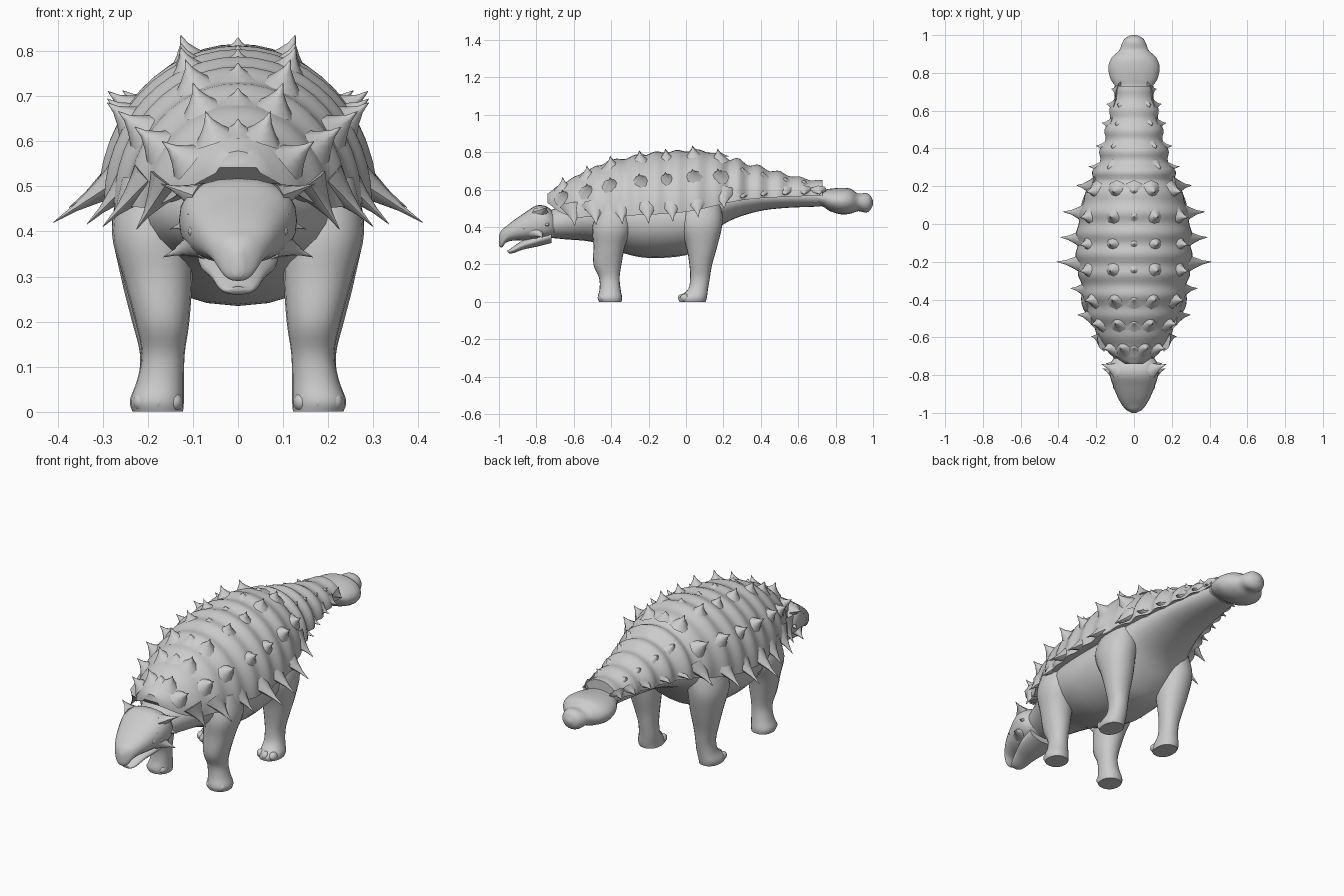
import bpy, bmesh, math
from mathutils import Vector

if "Cube" in bpy.data.objects:
    bpy.data.objects.remove(bpy.data.objects["Cube"])


def finish(bm, name, angle=50):
    bmesh.ops.recalc_face_normals(bm, faces=bm.faces)
    me = bpy.data.meshes.new(name)
    bm.to_mesh(me)
    bm.free()
    ob = bpy.data.objects.new(name, me)
    bpy.context.collection.objects.link(ob)
    bpy.ops.object.select_all(action='DESELECT')
    bpy.context.view_layer.objects.active = ob
    ob.select_set(True)
    bpy.ops.object.shade_smooth_by_angle(angle=math.radians(angle))
    return ob


def skin(bm, rings):
    vs = [[bm.verts.new(p) for p in r] for r in rings]
    n = len(vs[0])
    for a, b in zip(vs, vs[1:]):
        for i in range(n):
            bm.faces.new((a[i], a[(i + 1) % n], b[(i + 1) % n], b[i]))
    bm.faces.new(vs[0])
    bm.faces.new(vs[-1])


def resample(keys, steps=4):
    # Catmull-Rom through the section rows
    out = []
    for i in range(len(keys) - 1):
        k = [keys[max(0, min(len(keys) - 1, i + j))] for j in (-1, 0, 1, 2)]
        for s in range(steps):
            t = s / steps
            out.append([0.5 * (2 * b + (c - a) * t + (2 * a - 5 * b + 4 * c - d) * t * t
                               + (3 * b - a - 3 * c + d) * t ** 3) for a, b, c, d in zip(*k)])
    return out + [list(keys[-1])]


def oval(n, power):
    for i in range(n):
        c, s = math.cos(2 * math.pi * i / n), math.sin(2 * math.pi * i / n)
        yield (math.copysign(abs(c) ** (2 / power), c), math.copysign(abs(s) ** (2 / power), s))


def loft_y(name, keys, power=2.0, n=24):
    # rows: y, half width, bottom z, top z
    bm = bmesh.new()
    skin(bm, [[(w * c, y, (lo + hi) / 2 + (hi - lo) / 2 * s) for c, s in oval(n, power)]
              for y, w, lo, hi in resample(keys)])
    return finish(bm, name)


def spike(bm, base, tip, ry, rt, n=8):
    # concave cone, wide along y and thin across
    base, tip = Vector(base), Vector(tip)
    d = (tip - base).normalized()
    u = Vector((0, 1, 0))
    u = (u - d * u.dot(d)).normalized()
    v = d.cross(u)
    skin(bm, [[base.lerp(tip, t) + (u * ry * c + v * rt * s) * max((1 - t) ** 1.5, 0.015)
               for c, s in oval(n, 2)] for t in (0, .2, .42, .7, 1)])


# Body, neck and tail underside
loft_y("body", [(-.80, .08, .35, .46), (-.65, .13, .335, .52), (-.5, .20, .32, .58),
                (-.35, .245, .265, .62), (-.2, .265, .235, .62), (0, .255, .25, .62),
                (.1, .235, .31, .62), (.2, .20, .415, .63), (.35, .155, .475, .63),
                (.5, .125, .50, .62), (.72, .085, .51, .61)])

# Armour shell profile: y, half width, edge z, top z
SHELL = [(-.74, .03, .54, .57), (-.70, .12, .49, .61), (-.6, .19, .45, .665), (-.5, .235, .455, .715),
         (-.4, .265, .46, .755), (-.2, .305, .465, .795), (0, .30, .48, .81), (.1, .28, .50, .81),
         (.2, .24, .525, .78), (.3, .20, .545, .75), (.4, .17, .555, .72), (.6, .125, .565, .665),
         (.73, .095, .565, .645)]


def row(y):
    y = max(SHELL[0][0], min(SHELL[-1][0], y))
    for a, b in zip(SHELL, SHELL[1:]):
        if y <= b[0]:
            t = (y - a[0]) / (b[0] - a[0])
            return [p + (q - p) * t for p, q in zip(a, b)][1:]


def shell(y, ang):
    w, e, h = [sum(c) / 3 for c in zip(row(y - .025), row(y), row(y + .025))]
    k = .06 if y > .22 else .02
    g = 1 + k * math.cos(2 * math.pi * (y - .72) / .11)
    return Vector((w * g * math.cos(ang), y, e + (h - e) * g * math.sin(ang)))


bm = bmesh.new()
rings = []
for i in range(85):
    y = -.74 + 1.47 * i / 84
    arc = [shell(y, math.pi * j / 24) for j in range(25)]
    under = [Vector((arc[0].x * f, y, arc[0].z + .012)) for f in (-.85, 0, .85)]
    rings.append(arc + under)
skin(bm, rings)
finish(bm, "armour_shell")

# Large spikes along the shell rim: y, tip x
bm = bmesh.new()
RIM = [(-.6, .225), (-.485, .30), (-.345, .335), (-.205, .41), (-.075, .39), (.06, .375), (.2, .305),
       (.3, .24), (.41, .202), (.53, .17), (.63, .145), (.71, .12)]
for y, x in RIM:
    w, e, h = row(y)
    tail = y > .25
    for s in (-1, 1):
        spike(bm, (s * w * .82, y - .005, e + (.03 if tail else .06)),
              (s * x, y + .005, e + .01 if tail else e - .045 + max(0, y) * .1),
              .05 if tail else .07, .03 if tail else .045)
finish(bm, "rim_spikes")

# Back plates in rows over the shell
bm = bmesh.new()
for y in (-.655, -.525, -.40, -.245, -.105, .04, .175):
    for deg, tall in ((35, .06), (68, .05), (90, .018)):
        for s in ((-1, 1) if deg < 90 else (1,)):
            a = math.radians(deg)
            p = shell(y, a)
            nrm = Vector((math.cos(a) * .9, -.1, math.sin(a))).normalized()
            b, t = p - nrm * .02, p + nrm * tall
            spike(bm, (s * b.x, b.y, b.z), (s * t.x, t.y, t.z), .055, .055)
# Low mid ridges on the tail bands
for y in (.3, .41, .53, .63):
    for deg in (50, 130):
        a = math.radians(deg)
        p = shell(y, a)
        nrm = Vector((math.cos(a), .2, math.sin(a)))
        spike(bm, p - nrm * .02, p + nrm * .018, .05, .035)
finish(bm, "back_spikes")

# Tail club
loft_y("tail_club", [(.68, .08, .52, .61), (.73, .10, .51, .60), (.77, .125, .485, .605),
                     (.83, .136, .468, .61), (.88, .118, .472, .605), (.92, .078, .485, .58),
                     (.96, .062, .478, .582), (.985, .045, .49, .57), (1.0, .012, .52, .54)])

# Head with beak
loft_y("head", [(-.70, .10, .35, .47), (-.745, .128, .335, .51), (-.80, .128, .33, .515),
                (-.86, .11, .328, .478), (-.92, .085, .328, .437), (-.96, .062, .318, .405),
                (-.985, .04, .29, .385), (-1.0, .012, .30, .355)], 2.4)
loft_y("lower_jaw", [(-.72, .09, .315, .39), (-.80, .085, .295, .36), (-.87, .062, .28, .33),
                     (-.92, .045, .262, .298), (-.945, .03, .26, .28), (-.955, .012, .268, .278)])

# Head horns, cheek horns, brow spikes
bm = bmesh.new()
for s in (-1, 1):
    spike(bm, (s * .085, -.775, .475), (s * .172, -.742, .506), .05, .035)
    spike(bm, (s * .085, -.80, .375), (s * .166, -.765, .343), .05, .04)
    spike(bm, (s * .10, -.75, .42), (s * .152, -.735, .405), .03, .025)
    spike(bm, (s * .075, -.85, .435), (s * .112, -.845, .438), .04, .02)
finish(bm, "head_horns")


def blob(bm, loc, size):
    r = bmesh.ops.create_uvsphere(bm, u_segments=12, v_segments=8, radius=1)
    bmesh.ops.scale(bm, vec=size, verts=r['verts'])
    bmesh.ops.translate(bm, vec=loc, verts=r['verts'])


bm = bmesh.new()
for s in (-1, 1):
    blob(bm, (s * .103, -.86, .40), (.008, .016, .012))
finish(bm, "eyes")

# Legs: z, centre x, y min, y max, half width
FRONT = [(0, .178, -.465, -.345, .056), (.025, .18, -.472, -.342, .06), (.07, .172, -.462, -.35, .052),
         (.13, .166, -.465, -.355, .048), (.2, .168, -.495, -.345, .06), (.3, .178, -.495, -.325, .077),
         (.4, .19, -.50, -.29, .09), (.52, .17, -.47, -.30, .09)]
HIND = [(0, .178, -.035, .105, .055), (.025, .18, -.035, .112, .058), (.07, .172, .012, .118, .05),
        (.13, .17, .022, .128, .048), (.2, .175, .018, .14, .06), (.3, .182, 0, .168, .078),
        (.42, .188, -.04, .195, .092), (.53, .16, -.03, .19, .09)]
for name, keys in (("front_legs", FRONT), ("hind_legs", HIND)):
    bm = bmesh.new()
    for s in (-1, 1):
        skin(bm, [[(s * x + w * c, (a + b) / 2 + (b - a) / 2 * d, z) for c, d in oval(20, 2.2)]
                  for z, x, a, b, w in resample(keys)])
        # toes
        for k in (-1, 0, 1):
            blob(bm, (s * .178 + k * .036, keys[0][2] + .018 + abs(k) * .012, .022), (.02, .026, .022))
    finish(bm, name)
